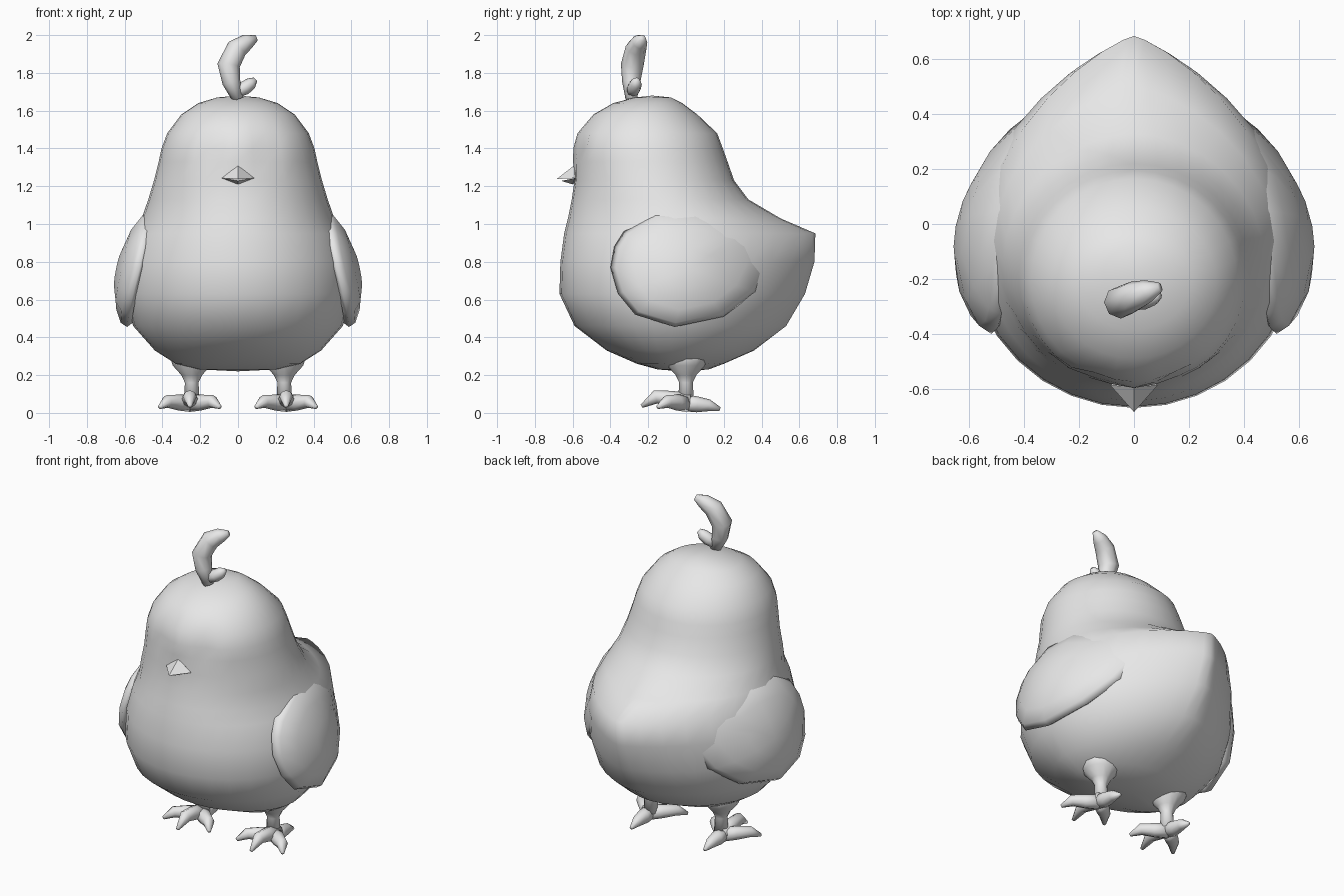
import bpy, bmesh, math
from mathutils import Vector

cube = bpy.data.objects.get("Cube")
if cube:
    bpy.data.objects.remove(cube, do_unlink=True)

grey = bpy.data.materials.new("plain grey")
grey.use_nodes = True
grey.diffuse_color = (0.8, 0.8, 0.8, 1)
grey.node_tree.nodes["Principled BSDF"].inputs["Base Color"].default_value = (0.8, 0.8, 0.8, 1)


def finish(name, bm, smooth=True):
    """Turn a bmesh into a named, coloured object."""
    bmesh.ops.recalc_face_normals(bm, faces=bm.faces)
    for face in bm.faces:
        face.smooth = smooth
    mesh = bpy.data.meshes.new(name)
    bm.to_mesh(mesh)
    bm.free()
    mesh.materials.append(grey)
    obj = bpy.data.objects.new(name, mesh)
    bpy.context.collection.objects.link(obj)
    return obj


def loft(bm, rings, start=None, end=None):
    """Bridge closed rings of points; close each end with a pole point or a cap."""
    loops = [[bm.verts.new(p) for p in ring] for ring in rings]
    count = len(loops[0])
    for low, high in zip(loops, loops[1:]):
        for i in range(count):
            j = (i + 1) % count
            bm.faces.new((low[i], low[j], high[j], high[i]))
    for loop, pole in ((loops[0], start), (loops[-1], end)):
        if pole is None:
            bm.faces.new(loop)
        else:
            tip = bm.verts.new(pole)
            for i in range(count):
                bm.faces.new((loop[i], loop[(i + 1) % count], tip))


def tube(bm, path, reference, sides=8):
    """Round limb along a path of (x, y, z, radius)."""
    points = [Vector(p[:3]) for p in path]
    rings = []
    for k, centre in enumerate(points):
        ahead = points[min(k + 1, len(points) - 1)]
        behind = points[max(k - 1, 0)]
        direction = (ahead - behind).normalized()
        across = direction.cross(Vector(reference)).normalized()
        up = across.cross(direction)
        ring = []
        for s in range(sides):
            a = math.tau * s / sides
            ring.append(centre + path[k][3] * (across * math.cos(a) + up * math.sin(a)))
        rings.append(ring)
    loft(bm, rings)


# Body: height, half width, front, back, how pointed the back is
BODY = [
    (0.23, 0.20, -0.15, 0.12, 1),
    (0.26, 0.33, -0.26, 0.20, 1),
    (0.33, 0.44, -0.42, 0.36, 1.1),
    (0.46, 0.555, -0.59, 0.53, 1.3),
    (0.63, 0.60, -0.67, 0.63, 1.5),
    (0.80, 0.59, -0.665, 0.68, 1.6),
    (0.95, 0.545, -0.645, 0.685, 1.6),
    (1.03, 0.51, -0.625, 0.50, 1.4),
    (1.13, 0.475, -0.605, 0.33, 1.1),
    (1.23, 0.445, -0.59, 0.255, 1),
    (1.33, 0.42, -0.598, 0.22, 1),
    (1.40, 0.405, -0.597, 0.195, 1),
    (1.48, 0.375, -0.575, 0.165, 1),
    (1.58, 0.30, -0.49, 0.06, 1),
    (1.64, 0.21, -0.385, -0.02, 1),
    (1.67, 0.11, -0.27, -0.08, 1),
]
SEGMENTS = 32
body_rings = []
for z, width, front, back, point in BODY:
    centre = -0.08 if z < 1 else (front + back) / 2
    ring = []
    for s in range(SEGMENTS):
        a = math.tau * s / SEGMENTS
        c, d = math.cos(a), math.sin(a)
        power = point if d > 0 else 1
        x = math.copysign(width * abs(c) ** power, c)
        y = centre + d * ((back - centre) if d > 0 else (centre - front))
        # Shallow eye sockets
        if d < 0:
            gap = ((abs(x) - 0.14) ** 2 + (z - 1.39) ** 2) / 0.005
            y += 0.03 * math.exp(-gap)
        ring.append((x, y, z))
    body_rings.append(ring)
bm = bmesh.new()
loft(bm, body_rings, (0, -0.02, 0.22), (0, -0.18, 1.68))
finish("body", bm)

# Beak: upper and lower halves meeting at the mouth corners
for name, peak, tip in (
    ("upper_beak", (0, -0.592, 1.31), (0, -0.685, 1.238)),
    ("lower_beak", (0, -0.60, 1.21), (0, -0.66, 1.228)),
):
    bm = bmesh.new()
    left, right = [bm.verts.new((side * 0.086, -0.588, 1.243)) for side in (1, -1)]
    top, nose, root = [bm.verts.new(p) for p in (peak, tip, (0, -0.53, 1.25))]
    for a, b in ((left, right), (right, left)):
        bm.faces.new((a, top, nose))
        bm.faces.new((a, root, top))
    bm.faces.new((left, nose, right))
    bm.faces.new((left, right, root))
    finish(name, bm, smooth=False)

# Crest: one tall curled feather and one small one
CREST = {
    "tall_crest_feather": [
        (0, -0.29, 1.66, 0.03), (-0.035, -0.29, 1.75, 0.048), (-0.05, -0.285, 1.84, 0.06),
        (-0.005, -0.265, 1.93, 0.056), (0.05, -0.245, 1.965, 0.042), (0.095, -0.23, 1.985, 0.018),
    ],
    "small_crest_feather": [
        (-0.01, -0.29, 1.69, 0.025), (0.035, -0.275, 1.72, 0.037),
        (0.07, -0.265, 1.745, 0.032), (0.092, -0.26, 1.765, 0.014),
    ],
}
for name, path in CREST.items():
    bm = bmesh.new()
    tube(bm, path, (0, 1, 0))
    finish(name, bm)

# Wings: outline in y and z, curved around the body
WING = [
    (-0.33, 0.96), (-0.38, 0.88), (-0.40, 0.77), (-0.36, 0.63), (-0.27, 0.52),
    (-0.06, 0.455), (0.20, 0.51), (0.37, 0.64), (0.46, 0.82), (0.43, 0.93),
    (0.35, 0.98), (0.24, 1.0), (0.05, 1.06), (-0.17, 1.06),
]
WING_Y, WING_Z = 0.02, 0.76


def wing_surface(y, z):
    return 0.658 - (y + 0.1) ** 2 - 0.9 * (z - 0.65) ** 2


def wing_ring(side, scale, depth):
    ring = []
    for y, z in WING:
        y = WING_Y + (y - WING_Y) * scale
        z = WING_Z + (z - WING_Z) * scale
        ring.append((side * (wing_surface(y, z) - depth), y, z))
    return ring


# Legs and toes, relative to the ankle
LEG = [(0, 0, 0.34, 0.13), (0, 0, 0.25, 0.10), (0, 0, 0.20, 0.055),
       (0, 0, 0.16, 0.036), (0, 0, 0.06, 0.042)]
TOES = [
    [(0, 0.02, 0.06, 0.045), (0, -0.08, 0.075, 0.042), (0, -0.16, 0.085, 0.036), (0, -0.235, 0.035, 0.01)],
    [(0, 0, 0.05, 0.045), (0.06, -0.05, 0.055, 0.042), (0.12, -0.10, 0.06, 0.034), (0.16, -0.15, 0.03, 0.01)],
    [(0, 0, 0.05, 0.045), (-0.06, -0.05, 0.055, 0.042), (-0.12, -0.10, 0.06, 0.034), (-0.16, -0.15, 0.03, 0.01)],
    [(0, -0.02, 0.055, 0.045), (0, 0.06, 0.045, 0.042), (0, 0.12, 0.04, 0.032), (0, 0.18, 0.02, 0.01)],
]

for side, label in ((1, "left"), (-1, "right")):
    bm = bmesh.new()
    layers = ((0.5, 0.07), (0.93, 0.07), (1, 0.035), (0.93, 0.008), (0.7, 0), (0.35, 0))
    rings = [wing_ring(side, scale, depth) for scale, depth in layers]
    middle = wing_surface(WING_Y, WING_Z)
    loft(bm, rings, (side * (middle - 0.07), WING_Y, WING_Z), (side * middle, WING_Y, WING_Z))
    finish(label + "_wing", bm)

    bm = bmesh.new()
    tube(bm, LEG, (0, 1, 0), 12)
    leg = finish(label + "_leg", bm)
    leg.location.x = side * 0.245

    bm = bmesh.new()
    for toe in TOES:
        tube(bm, toe, (0, 0, 1))
    foot = finish(label + "_foot", bm)
    foot.location.x = side * 0.255
